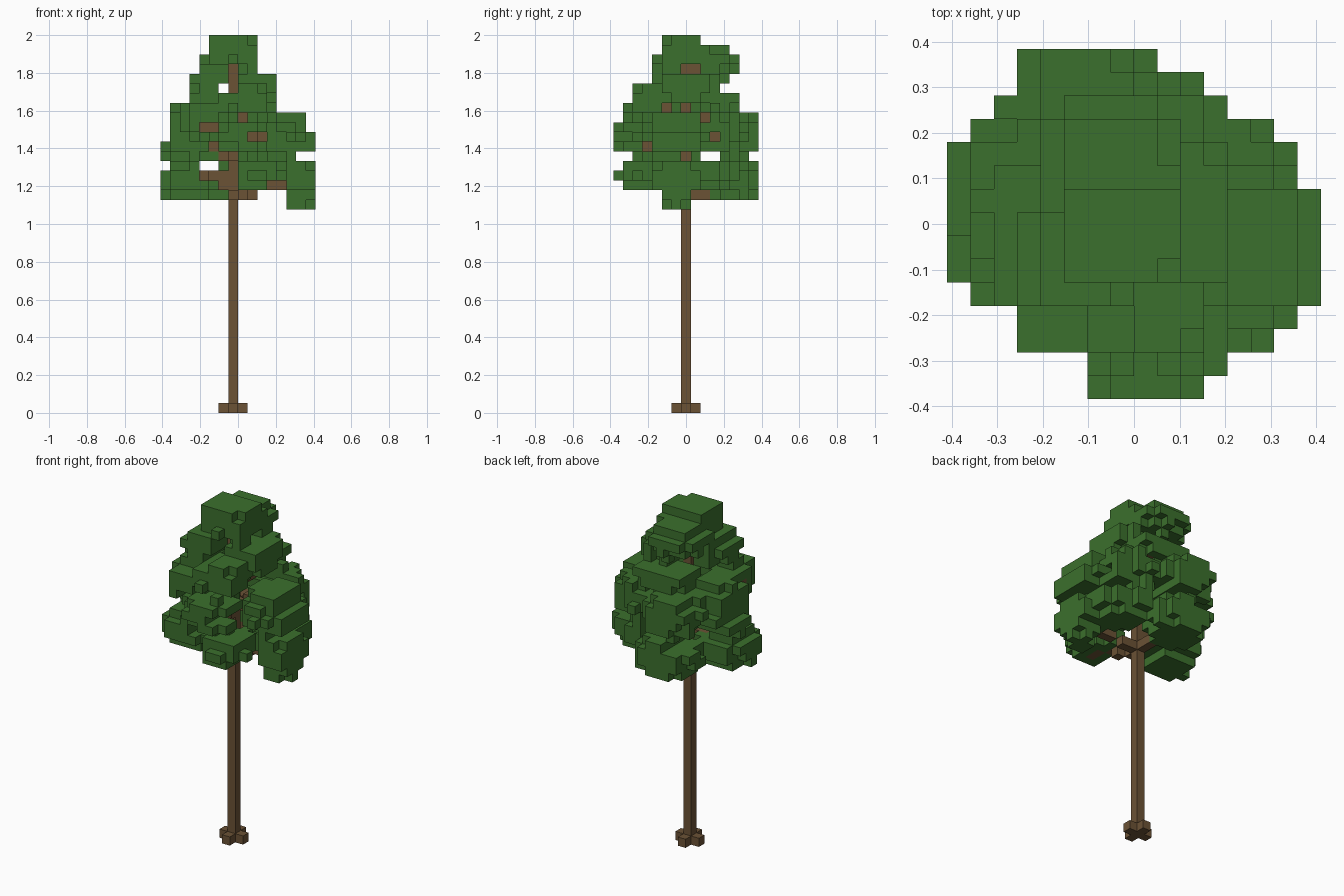
import bpy, bmesh, random
from mathutils import Vector

random.seed(4)
cube = bpy.data.objects.get("Cube")
if cube:
    bpy.data.objects.remove(cube, do_unlink=True)

UNIT = 2 / 39                      # edge of one block
TRUNK = (7, 7)                     # column of the trunk
CROWN_BASE = 21


def material(name, color):
    mat = bpy.data.materials.new(name)
    mat.use_nodes = True
    mat.diffuse_color = (*color, 1)
    mat.node_tree.nodes["Principled BSDF"].inputs["Base Color"].default_value = (*color, 1)
    return mat


bark = material("bark brown", (0.147, 0.084, 0.036))
leaf = material("leaf green", (0.044, 0.162, 0.026))


def block_line(start, end):
    """Blocks on a straight line between two blocks."""
    a, b = Vector(start), Vector(end)
    steps = int(max(abs(c) for c in b - a))
    return {tuple(round(c) for c in a.lerp(b, s / steps)) for s in range(steps + 1)}


def block_mesh(name, blocks, solid, mat):
    """Mesh of the block faces that are not hidden by a neighbour."""
    bm = bmesh.new()
    for block in blocks:
        centre = Vector(block) + Vector((-7.5, -7, 0.5))
        for axis in range(3):
            for sign in (1, -1):
                d = Vector((0, 0, 0))
                d[axis] = sign
                if tuple(int(c) for c in Vector(block) + d) in solid:
                    continue
                a = Vector((d.y, d.z, d.x))
                b = d.cross(a)
                corners = (a + b, b - a, -a - b, a - b)
                bm.faces.new([bm.verts.new((centre + (d + c) / 2) * UNIT) for c in corners])
    bmesh.ops.remove_doubles(bm, verts=bm.verts, dist=UNIT / 50)
    mesh = bpy.data.meshes.new(name)
    bm.to_mesh(mesh)
    bm.free()
    mesh.materials.append(mat)
    obj = bpy.data.objects.new(name, mesh)
    bpy.context.collection.objects.link(obj)


# Trunk and cross-shaped foot
trunk = block_line((*TRUNK, 0), (*TRUNK, 35))
roots = {(6, 7, 0), (8, 7, 0), (7, 6, 0), (7, 8, 0)}

# Branches: height on the trunk, and tip
branch_tips = [
    (21, (6, 12, 24)), (22, (12, 6, 23)), (22, (9, 2, 23)), (26, (2, 8, 28)),
    (28, (2, 5, 30)), (27, (13, 6, 29)), (26, (8, 2, 27)), (26, (6, 12, 29)),
    (29, (9, 11, 31)), (30, (8, 4, 32)), (35, (7, 10, 36)),
]
branches = block_line((6, 7, 23), (6, 7, 24)) | block_line((6, 7, 24), (2, 6, 24))
for height, tip in branch_tips:
    branches |= block_line((*TRUNK, height), tip)
branches -= trunk
wood = trunk | roots | branches

# Leaf clumps: centre and radii in blocks
clumps = [
    ((7, 6.5, 37), (3, 2.5, 2)), ((6.5, 9.5, 36), (3, 3, 1.7)),
    ((5, 6, 34), (2.4, 2.8, 1.8)), ((9.5, 7, 33.5), (2.6, 3, 1.8)),
    ((7.5, 10.5, 31.5), (3, 2.5, 1.6)), ((8, 4, 32), (2.8, 2.8, 2)),
    ((2.5, 8, 28.5), (3, 3, 2.8)), ((4, 4, 30), (3, 2.5, 2.2)),
    ((13, 6, 28.5), (3, 3.2, 2.2)), ((8, 2, 28), (3, 2.6, 1.7)),
    ((5.5, 12, 28.5), (3, 2.8, 2.2)), ((11, 10, 28.5), (3, 2.8, 2)),
    ((2.5, 6.5, 23.5), (3, 3.2, 2)), ((9.5, 2.5, 24), (2.5, 2.8, 1.8)),
    ((13.5, 6, 23.5), (2, 2.6, 2.8)), ((6, 12, 23.5), (3.2, 3, 2.2)),
    ((11.5, 9.5, 24.5), (3, 3, 1.8)),
]

# Crown width (x) and depth (y) per layer from the bottom, and width per depth row
layer_x = [(13, 15), (0, 15), (0, 15), (0, 15), (1, 15), (0, 13), (0, 15), (1, 15), (1, 14),
           (1, 14), (1, 11), (3, 11), (3, 11), (3, 11), (4, 9), (4, 9), (5, 9), (5, 9)]
layer_y = [(5, 7), (5, 14), (1, 14), (0, 14), (1, 14), (2, 13), (0, 14), (0, 14), (0, 14),
           (1, 14), (1, 12), (2, 12), (2, 10), (4, 11), (4, 12), (4, 12), (5, 11), (5, 8)]
row_x = [(6, 10), (6, 11), (3, 13), (3, 14), (1, 15), (0, 15), (0, 15), (0, 15),
         (0, 15), (0, 14), (0, 14), (1, 13), (2, 11), (3, 10), (3, 8)]

# Gaps through the crown, and openings that show the wood
gaps_x = {(4, 25), (5, 25), (6, 33), (10, 22), (11, 22), (12, 22)}
gaps_y = {(9, 26), (10, 26)}
open_front = {(4, 24), (5, 24), (6, 24), (6, 23), (6, 26), (4, 29), (5, 29),
              (9, 28), (10, 28), (11, 23), (12, 23)}
open_front |= {(7, k) for k in (*range(CROWN_BASE, 27), 33, 34, 35)}
open_side = {(7, 35), (8, 35), (5, 31), (7, 31), (9, 30), (10, 28), (10, 27),
             (3, 27), (7, 26), (8, 22), (9, 22)}
front_wood = {c: min([j for i, j, k in wood if (i, k) == c], default=0) for c in open_front}
side_wood = {c: max([i for i, j, k in wood if (j, k) == c], default=15) for c in open_side}


def inside(value, limits):
    return limits[0] <= value <= limits[1]


def allowed(i, j, k):
    layer = k - CROWN_BASE
    return (inside(i, layer_x[layer]) and inside(j, layer_y[layer]) and inside(i, row_x[j])
            and (i, k) not in gaps_x and (j, k) not in gaps_y
            and j >= front_wood.get((i, k), 0) and i <= side_wood.get((j, k), 15)
            and (i, j, k) not in wood)


def clump_distance(block):
    """Below one inside a clump; jitter makes the edge ragged."""
    return min(sum(abs((p - c) / r) ** 2.5 for p, c, r in zip(block, centre, radii))
               for centre, radii in clumps) + random.uniform(-0.15, 0.2)


room = {}
for k in range(CROWN_BASE, 39):
    for j in range(15):
        for i in range(16):
            if allowed(i, j, k):
                room[i, j, k] = clump_distance((i, j, k))
leaves = {block for block, distance in room.items() if distance <= 1}

# Grow the clumps until the outline of the crown is closed
for u, v, openings in ((0, 2, open_front), (1, 2, open_side), (0, 1, set())):
    covered = {(b[u], b[v]) for b in leaves} | openings
    for block in sorted(room, key=room.get):
        cell = (block[u], block[v])
        if cell not in covered:
            covered.add(cell)
            leaves.add(block)

solid = wood | leaves
block_mesh("trunk", trunk, solid, bark)
block_mesh("root_foot", roots, solid, bark)
block_mesh("branches", branches, solid, bark)
block_mesh("leaf_crown", leaves, solid, leaf)
